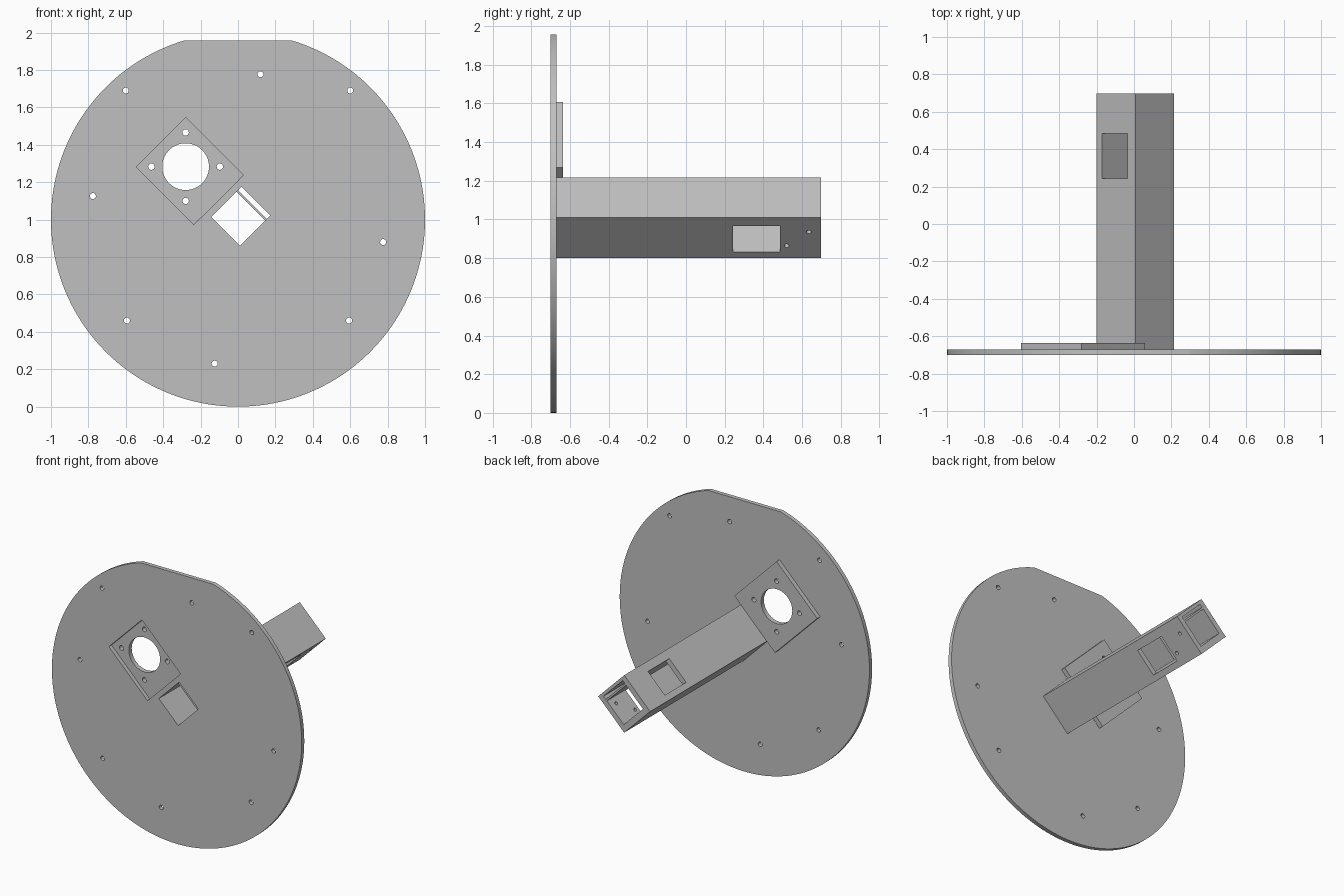
import bpy, math
from mathutils import Matrix, Vector

if "Cube" in bpy.data.objects:
    bpy.data.objects.remove(bpy.data.objects["Cube"])

grey = bpy.data.materials.new("plain_grey")
grey.use_nodes = True
grey.diffuse_color = (0.53, 0.53, 0.53, 1)
grey.node_tree.nodes["Principled BSDF"].inputs["Base Color"].default_value = grey.diffuse_color

# Slanted frame: u runs to the upper right, v to the upper left, y to the back
SLANT = Matrix.Rotation(-math.pi / 4, 4, "Y")
BACK, FRONT, DISC_BACK = 0.697, -0.70, -0.67


def finish(name):
    ob = bpy.context.object
    ob.name = name
    ob.data.materials.clear()
    ob.data.materials.append(grey)
    return ob


def box(name, u, y, v, frame=SLANT):
    """Box between (low, high) limits along each axis of the frame."""
    bpy.ops.mesh.primitive_cube_add(size=1)
    ob = finish(name)
    spans = (u, y, v)
    centre = Vector([(a + b) / 2 for a, b in spans])
    size = [b - a for a, b in spans]
    ob.data.transform(frame @ Matrix.Translation(centre) @ Matrix.Diagonal((*size, 1)))
    return ob


def rod(name, x, z, r, y, sides=24):
    """Cylinder along y."""
    bpy.ops.mesh.primitive_cylinder_add(vertices=sides, radius=r, depth=y[1] - y[0])
    ob = finish(name)
    ob.data.transform(Matrix.Translation((x, sum(y) / 2, z)) @ Matrix.Rotation(math.pi / 2, 4, "X"))
    return ob


def cut(ob, cutters):
    for c in cutters:
        mod = ob.modifiers.new("cut", "BOOLEAN")
        mod.operation, mod.solver, mod.object = "DIFFERENCE", "EXACT", c
        bpy.context.view_layer.objects.active = ob
        bpy.ops.object.modifier_apply(modifier=mod.name)
        bpy.data.objects.remove(c)
    bpy.ops.object.select_all(action="DESELECT")
    ob.select_set(True)
    bpy.context.view_layer.objects.active = ob
    bpy.ops.object.shade_smooth_by_angle(angle=math.radians(25))


# Tube and plate centres in the slanted frame
TU, TV, HALF = 0.719, 0.709, 0.147
PU, PV = 0.709, 1.105
TUBE_SIDE = TV + HALF
inner_v = (TV - 0.109, TV + 0.109)
through = (-0.8, -0.6)

# Round front disc with a flat top, bolt holes, tube opening and plate pocket
disc = rod("front_disc", 0, 1, 1, (FRONT, DISC_BACK), 160)
bolts = [(-0.6, 1.69), (0.6, 1.69), (0.12, 1.777), (-0.776, 1.126),
         (0.776, 0.88), (-0.594, 0.46), (0.594, 0.46), (-0.125, 0.23)]
cut(disc, [box("flat", (-1, 1), through, (1.957, 2.2), Matrix.Identity(4)),
           box("opening", (TU - 0.104, TU + 0.125), through, inner_v),
           box("pocket", (PU - 0.187, PU + 0.187), through, (TUBE_SIDE - 0.002, PV + 0.186))]
    + [rod("bolt", x, z, 0.016, through) for x, z in bolts])

# Square mounting plate behind the pocket
plate = box("mounting_plate", (PU - 0.23, PU + 0.23), (DISC_BACK, -0.637), (TUBE_SIDE, PV + 0.23))
cx, cz = -0.28, 1.283
cut(plate, [rod("bore", cx, cz, 0.125, through, 64)]
    + [rod("screw", cx + dx, cz + dz, 0.017, through)
       for dx, dz in ((0.183, 0), (-0.183, 0), (0, 0.183), (0, -0.183))])

# Long square tube with a main channel, a thin side slot and cross windows
tube = box("square_tube", (TU - HALF, TU + HALF), (DISC_BACK, BACK), (TV - HALF, TV + HALF))
main_u = (TU - 0.104, TU + 0.087)
cutters = [box("channel", main_u, (-0.8, 0.8), inner_v),
           box("slot", (TU + 0.1, TU + 0.125), (-0.8, 0.8), inner_v),
           box("window", main_u, (0.242, 0.485), (TV - 0.3, TV + 0.3))]
for du, y in ((-0.059, 0.52), (0.042, 0.635)):
    bpy.ops.mesh.primitive_cylinder_add(vertices=24, radius=0.012, depth=0.1)
    pin = finish("side_screw")
    pin.data.transform(SLANT @ Matrix.Translation((TU + du, y, TV - HALF)))
    cutters.append(pin)
cut(tube, cutters)
